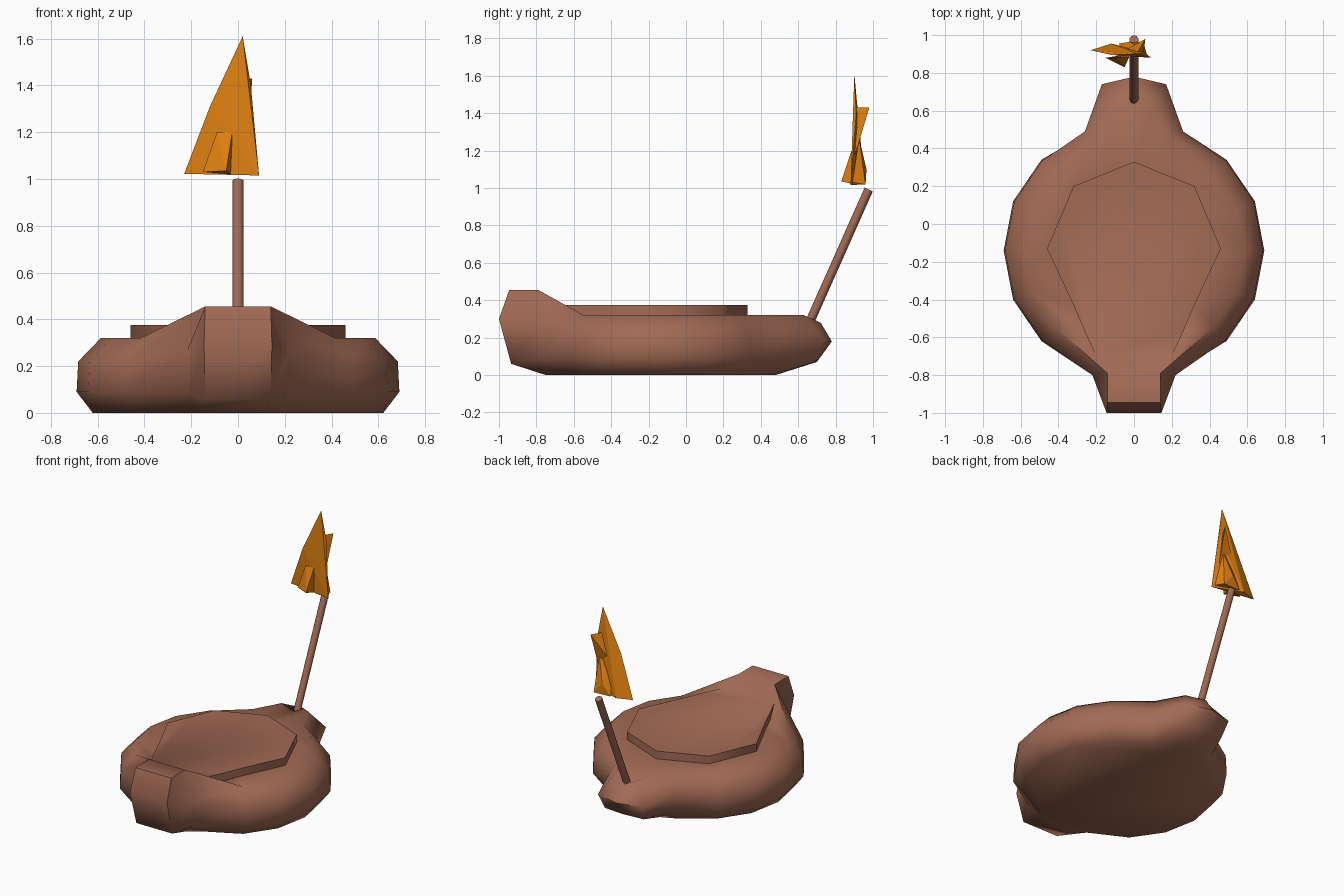
import bpy, bmesh, math
from mathutils import Vector

if "Cube" in bpy.data.objects:
    bpy.data.objects.remove(bpy.data.objects["Cube"])


def material(name, rgb):
    m = bpy.data.materials.new(name)
    m.diffuse_color = (*rgb, 1)
    m.use_nodes = True
    m.node_tree.nodes["Principled BSDF"].inputs["Base Color"].default_value = m.diffuse_color
    return m


clay = material("clay brown", (0.36, 0.145, 0.09))
orange = material("flame orange", (0.75, 0.22, 0.005))


def finish(bm, name, mat, angle):
    bmesh.ops.remove_doubles(bm, verts=bm.verts, dist=0.0005)
    bmesh.ops.recalc_face_normals(bm, faces=bm.faces)
    me = bpy.data.meshes.new(name)
    bm.to_mesh(me)
    bm.free()
    ob = bpy.data.objects.new(name, me)
    bpy.context.collection.objects.link(ob)
    me.materials.append(mat)
    if angle:
        bpy.ops.object.select_all(action='DESELECT')
        ob.select_set(True)
        bpy.context.view_layer.objects.active = ob
        bpy.ops.object.shade_smooth_by_angle(angle=math.radians(angle))
    return ob


# Lamp bowl: half rings run from spout (front) round the side to the tail (back)
side = [(0.49, -0.62), (0.64, -0.40), (0.69, -0.14), (0.64, 0.12), (0.49, 0.34)]


def half_ring(front, scale, z, back):
    mid = [(x * scale, (y + 0.14) * scale - 0.14, z) for x, y in side]
    return front + mid + back


rings = [
    half_ring([(0.12, -0.75, 0), (0.19, -0.70, 0)], 0.90, 0,
              [(0.22, 0.44, 0), (0.13, 0.48, 0), (0, 0.48, 0)]),
    half_ring([(0.14, -0.935, 0.06), (0.21, -0.79, 0.08)], 1.0, 0.09,
              [(0.25, 0.48, 0.08), (0.15, 0.69, 0.07), (0, 0.70, 0.07)]),
    half_ring([(0.145, -1.0, 0.30), (0.22, -0.80, 0.26)], 0.99, 0.22,
              [(0.26, 0.49, 0.21), (0.17, 0.74, 0.18), (0, 0.78, 0.18)]),
    half_ring([(0.14, -0.945, 0.455), (0.14, -0.79, 0.455)], 0.85, 0.32,
              [(0.20, 0.45, 0.32), (0.10, 0.63, 0.32), (0, 0.72, 0.28)]),
]
# Raised deck outline, continuing the loft
deck = [(0.26, -0.57), (0.32, -0.43), (0.46, -0.13), (0.39, 0.035),
        (0.32, 0.20), (0.22, 0.24), (0.11, 0.285), (0, 0.33)]
spout = [(0.14, -0.79, 0.455), (0.20, -0.70, 0.375)]
for z in (0.32, 0.375):
    rings.append(spout + [(x, y, z) for x, y in deck])

bm = bmesh.new()
loops = []
for r in rings:
    full = r + [(-x, y, z) for x, y, z in reversed(r[:-1])]
    loops.append([bm.verts.new(p) for p in full])
n = len(loops[0])
for a, b in zip(loops, loops[1:]):
    for i in range(n):
        j = (i + 1) % n
        bm.faces.new((a[i], a[j], b[j], b[i]))
bm.faces.new(loops[0])
top = loops[-1]
bm.faces.new(top[1:-1])
bm.faces.new((top[0], top[1], top[-2], top[-1]))
finish(bm, "lamp_bowl", clay, 60)

# Slanted rod at the back
start, end = Vector((0, 0.66, 0.28)), Vector((0, 0.977, 0.992))
axis = end - start
bm = bmesh.new()
bmesh.ops.create_cone(bm, cap_ends=True, segments=10, radius1=0.024,
                      radius2=0.024, depth=axis.length)
rot = axis.to_track_quat('Z', 'Y')
for v in bm.verts:
    v.co = rot @ v.co + (start + end) / 2
finish(bm, "rod", clay, 40)

# Flame: a thin faceted sheet with a front tongue, a back lick and a rear fold
licks = [
    [(0.02, 0.90, 1.61), (-0.23, 0.92, 1.022), (0.09, 0.88, 1.015),
     (-0.12, 0.955, 1.02), (0.055, 0.91, 1.40), (-0.12, 0.895, 1.31)],
    [(-0.09, 0.885, 1.20), (-0.025, 0.885, 1.20), (-0.15, 0.88, 1.03),
     (-0.05, 0.83, 1.035), (-0.03, 0.90, 1.02)],
    [(0.06, 0.98, 1.43), (0.02, 0.91, 1.43), (0.03, 0.90, 1.25),
     (-0.04, 0.925, 1.27), (0.05, 0.905, 1.18)],
    [(-0.08, 0.955, 1.02), (0.05, 0.96, 1.018), (-0.02, 0.965, 1.10),
     (0.03, 0.925, 1.27), (-0.06, 0.91, 1.2), (0.07, 0.89, 1.03)],
]
bm = bmesh.new()
for pts in licks:
    vs = [bm.verts.new(p) for p in pts]
    res = bmesh.ops.convex_hull(bm, input=vs)
    junk = [g for g in res["geom_interior"] if isinstance(g, bmesh.types.BMVert)]
    bmesh.ops.delete(bm, geom=junk, context='VERTS')
finish(bm, "flame", orange, 0)
